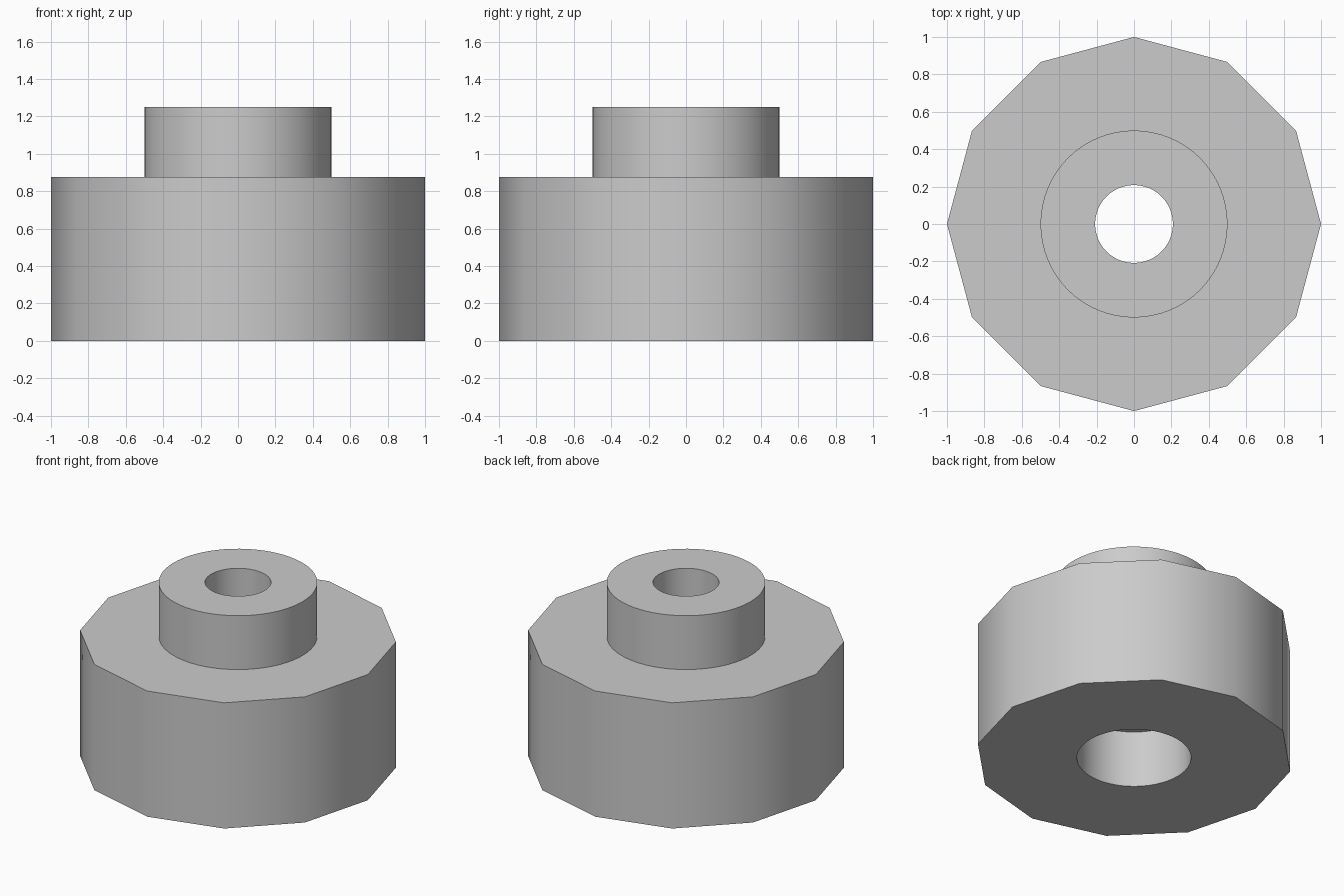
import bpy
import math

cube = bpy.data.objects.get("Cube")
if cube:
    bpy.data.objects.remove(cube, do_unlink=True)

BODY_TOP = 0.875
BOSS_TOP = 1.25
POCKET_DEPTH = 0.395

grey = bpy.data.materials.new("plain grey")
grey.use_nodes = True
colour = (0.6, 0.6, 0.6, 1)
grey.diffuse_color = colour
grey.node_tree.nodes["Principled BSDF"].inputs["Base Color"].default_value = colour


def cylinder(name, radius, low, high, sides):
    bpy.ops.mesh.primitive_cylinder_add(
        vertices=sides, radius=radius, depth=high - low,
        location=(0, 0, (low + high) / 2))
    obj = bpy.context.object
    obj.name = name
    obj.data.materials.append(grey)
    return obj


def combine(target, tool, operation):
    mod = target.modifiers.new(tool.name, "BOOLEAN")
    mod.object = tool
    mod.operation = operation
    mod.solver = "EXACT"
    bpy.ops.object.select_all(action="DESELECT")
    target.select_set(True)
    bpy.context.view_layer.objects.active = target
    bpy.ops.object.modifier_apply(modifier=mod.name)
    bpy.data.objects.remove(tool, do_unlink=True)


# Twelve-sided body with a round boss on top
knob = cylinder("knob_body", 1, 0, BODY_TOP, 12)
combine(knob, cylinder("boss", 0.5, 0.6, BOSS_TOP, 64), "UNION")

# Narrow bore all the way through, wider pocket underneath
combine(knob, cylinder("bore", 0.208, -0.2, BOSS_TOP + 0.2, 64), "DIFFERENCE")
combine(knob, cylinder("pocket", 0.36, -0.2, POCKET_DEPTH, 64), "DIFFERENCE")

# Soft shading around the walls, crisp rims
bpy.ops.object.select_all(action="DESELECT")
knob.select_set(True)
bpy.context.view_layer.objects.active = knob
bpy.ops.object.shade_smooth_by_angle(angle=math.radians(31))
